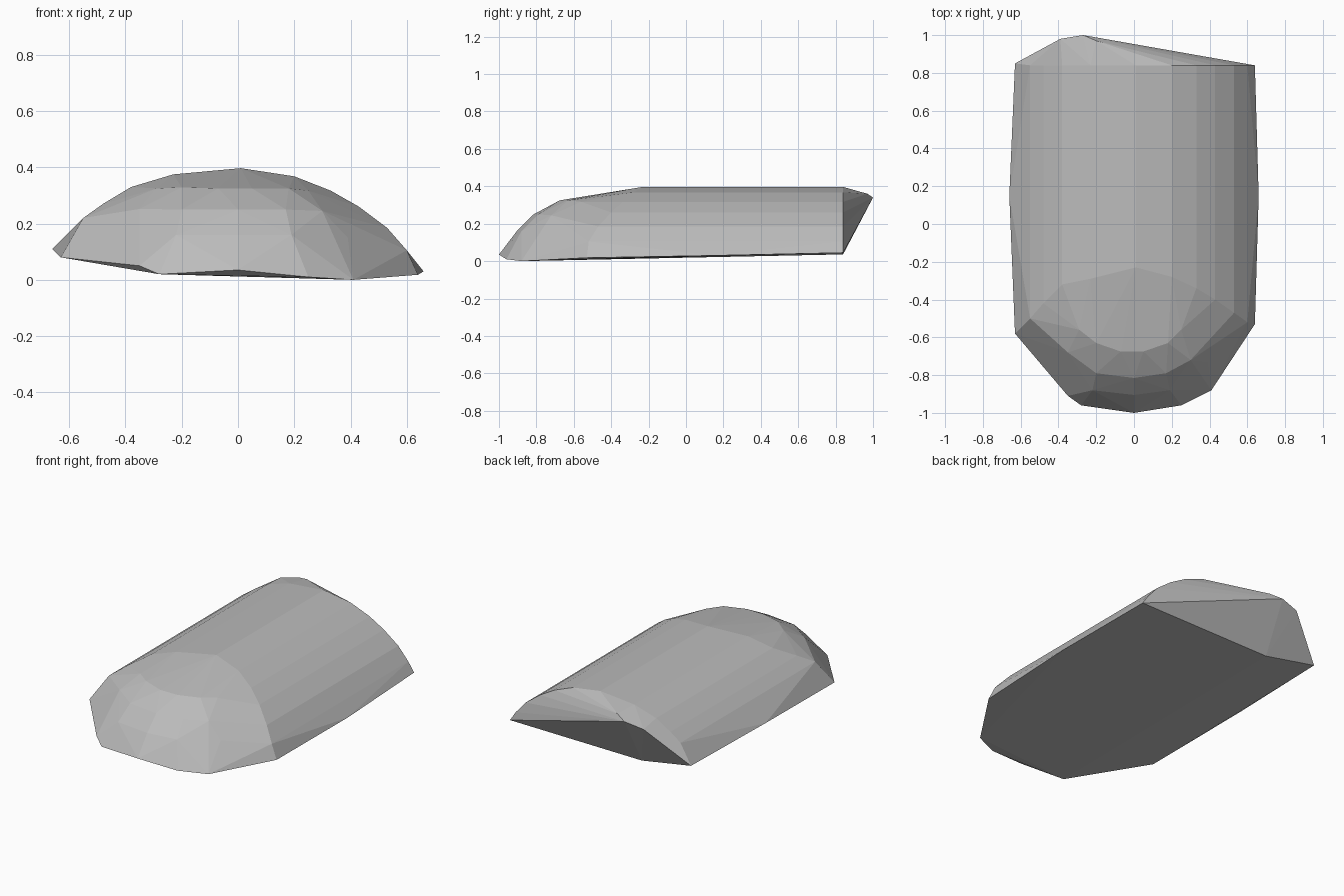
import bpy, bmesh

# Single flat colour
grey = bpy.data.materials.new("mid grey")
grey.diffuse_color = (0.5, 0.5, 0.5, 1.0)

# Arched cross-section of the shell as (x, z), left to right
ARCH = [(-0.55, 0.22), (-0.48, 0.27), (-0.38, 0.33), (-0.23, 0.375), (0.01, 0.397),
        (0.20, 0.368), (0.33, 0.317), (0.43, 0.26), (0.53, 0.185), (0.60, 0.105)]
# Where the straight part of each arch rib ends at the front
RIB_FRONT = [-0.50, -0.42, -0.32, -0.29, -0.23, -0.28, -0.34, -0.40, -0.47, -0.52]
points = [(x, y, z) for (x, z), f in zip(ARCH, RIB_FRONT) for y in (f, 0.84)]

# Rounded nose: crown ring, shoulder ring, cheek ring
points += [(-0.29, -0.56, 0.325), (-0.20, -0.63, 0.329), (-0.07, -0.675, 0.325),
           (0.05, -0.675, 0.325), (0.18, -0.63, 0.325), (0.25, -0.56, 0.317)]
points += [(-0.46, -0.56, 0.235), (-0.35, -0.68, 0.252), (-0.20, -0.79, 0.25),
           (0.0, -0.815, 0.25), (0.17, -0.79, 0.25), (0.30, -0.72, 0.245),
           (0.41, -0.60, 0.215)]
points += [(-0.22, -0.88, 0.16), (0.0, -0.905, 0.16), (0.19, -0.88, 0.16),
           (0.39, -0.73, 0.15)]

# Lower rim, from the rear left around the nose to the rear right
points += [(-0.63, 0.85, 0.10), (-0.66, 0.15, 0.11), (-0.63, -0.58, 0.08),
           (-0.35, -0.91, 0.05), (-0.28, -0.96, 0.02), (0.0, -1.0, 0.035),
           (0.25, -0.96, 0.01), (0.41, -0.88, 0.0), (0.64, -0.53, 0.018),
           (0.66, 0.15, 0.03), (0.64, 0.84, 0.045), (-0.28, 0.84, 0.036)]

# Overhanging rear tip
points += [(-0.39, 0.98, 0.315), (-0.27, 1.0, 0.34), (-0.20, 0.97, 0.36)]

# Skin the faceted shell around the ribs, nose, rim and tip
bm = bmesh.new()
for p in points:
    bm.verts.new(p)
hull = bmesh.ops.convex_hull(bm, input=bm.verts[:])
loose = {v for v in hull["geom_interior"] + hull["geom_unused"]
         if isinstance(v, bmesh.types.BMVert) and not v.link_faces}
bmesh.ops.delete(bm, geom=list(loose), context='VERTS')
bmesh.ops.recalc_face_normals(bm, faces=bm.faces[:])
mesh = bpy.data.meshes.new("shell")
bm.to_mesh(mesh)
bm.free()
mesh.materials.append(grey)
shell = bpy.data.objects.new("shell", mesh)
bpy.context.collection.objects.link(shell)
